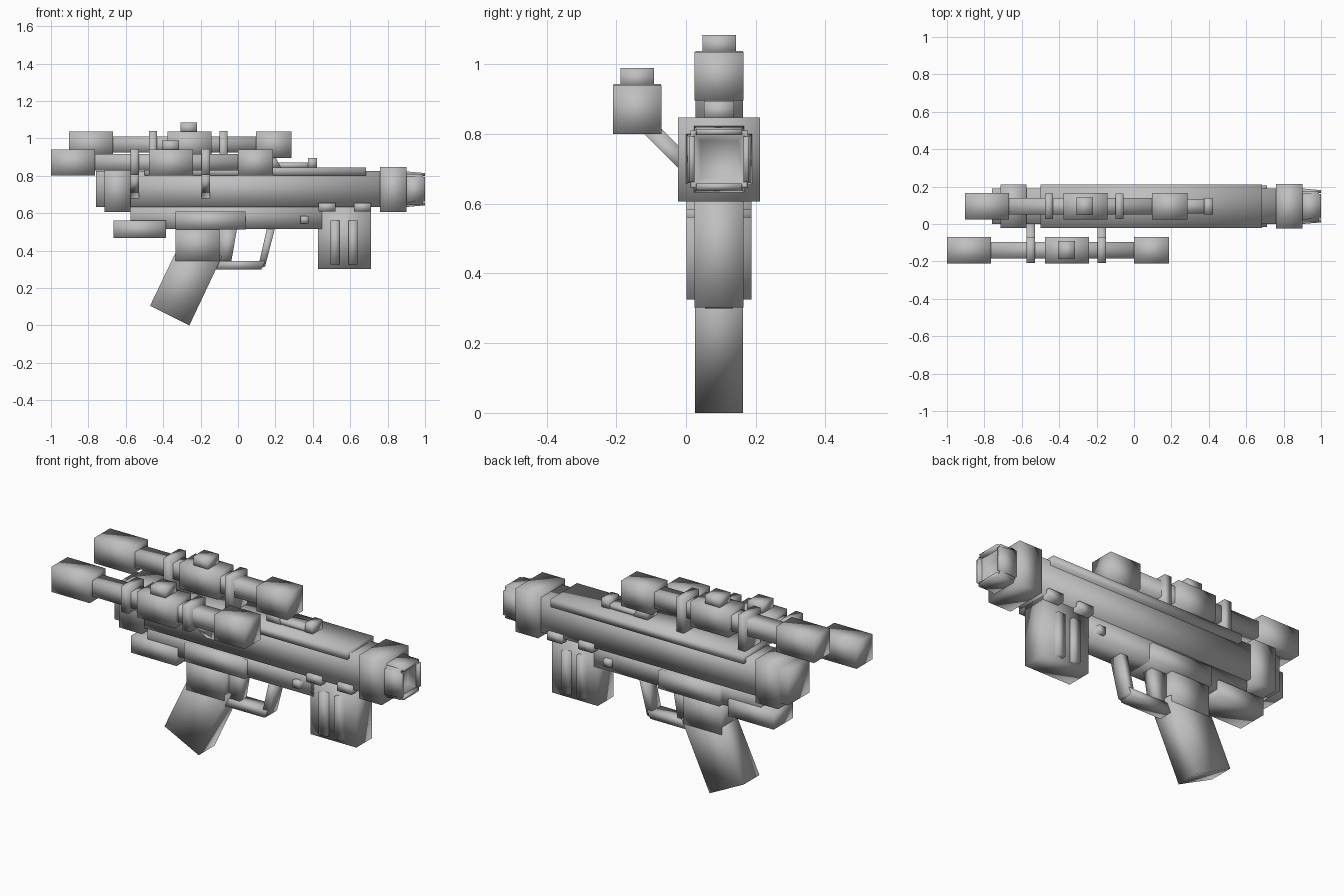
import bpy, bmesh
from mathutils import Vector

cube = bpy.data.objects.get("Cube")
if cube:
    bpy.data.objects.remove(cube, do_unlink=True)

grey = bpy.data.materials.new("plain_grey")
grey.use_nodes = True
COLOUR = (0.52, 0.52, 0.52, 1)
grey.diffuse_color = COLOUR
grey.node_tree.nodes["Principled BSDF"].inputs["Base Color"].default_value = COLOUR

MID = 0.095  # centre plane of the blaster


def finish(name, bm):
    """Turn a bmesh into a softly shaded object."""
    bmesh.ops.recalc_face_normals(bm, faces=bm.faces)
    for f in bm.faces:
        f.smooth = True
    mesh = bpy.data.meshes.new(name)
    bm.to_mesh(mesh)
    bm.free()
    mesh.materials.append(grey)
    ob = bpy.data.objects.new(name, mesh)
    bpy.context.collection.objects.link(ob)
    return ob


def box(name, x, z, half, y=MID):
    """Box from x and z ranges and a half width about y."""
    bm = bmesh.new()
    bmesh.ops.create_cube(bm, size=1)
    for v in bm.verts:
        v.co = Vector((x[0] + (v.co.x + .5) * (x[1] - x[0]),
                       y + v.co.y * 2 * half,
                       z[0] + (v.co.z + .5) * (z[1] - z[0])))
    return finish(name, bm)


def prism(name, points, start, depth):
    """Extrude a profile; 'points' are 3D makers given the start offset."""
    bm = bmesh.new()
    face = bm.faces.new([bm.verts.new(p) for p in points])
    bmesh.ops.translate(bm, verts=bm.verts, vec=start)
    ext = bmesh.ops.extrude_face_region(bm, geom=[face], use_keep_orig=True)
    verts = [g for g in ext["geom"] if isinstance(g, bmesh.types.BMVert)]
    bmesh.ops.translate(bm, verts=verts, vec=depth)
    return finish(name, bm)


def side_prism(name, xz, half):
    return prism(name, [(x, 0, z) for x, z in xz], (0, MID - half, 0), (0, 2 * half, 0))


# Main body
box("receiver", (-.76, .77), (.632, .825), .094)
box("top_plate", (-.5, .685), (.8, .845), .116)
box("rear_collar", (-.715, -.575), (.607, .846), .117)
box("muzzle_collar", (.76, .9), (.607, .848), .118)
box("lower_receiver", (-.575, .45), (.515, .64), .07)
box("rear_pad", (-.665, -.385), (.468, .562), .085)
box("trigger_housing", (-.335, .04), (.512, .61), .093)

# Muzzle core with a sunken square bore
bm = bmesh.new()
bmesh.ops.create_cube(bm, size=1)
for v in bm.verts:
    v.co = Vector((.94 + v.co.x * .1, MID + v.co.y * .165, .728 + v.co.z * .165))
bm.faces.ensure_lookup_table()
front = max(bm.faces, key=lambda f: f.calc_center_median().x)
bmesh.ops.inset_region(bm, faces=[front], thickness=.012)
bmesh.ops.inset_region(bm, faces=[front], thickness=.03, depth=-.05)
finish("muzzle_core", bm)

# Four tapered plates round the muzzle
for name, axis, sign in (("left", 1, 1), ("right", 1, -1), ("top", 2, 1), ("bottom", 2, -1)):
    bm = bmesh.new()
    bmesh.ops.create_cube(bm, size=1)
    for v in bm.verts:
        at_tip, outer = v.co.x > 0, v.co.y > 0
        reach = (.086 if at_tip else .096) if outer else .07
        across = v.co.z * (.13 if at_tip else .145)
        p = Vector((1.0 if at_tip else .89, MID, .728))
        p[axis] += sign * reach
        p[3 - axis] += across
        v.co = p
    finish("muzzle_plate_" + name, bm)

# Grip, trigger and guard
box("grip_neck", (-.335, -.1), (.345, .52), .071)
side_prism("grip", [(-.47, .105), (-.26, 0), (-.085, .37), (-.295, .47)], .069)
side_prism("trigger", [(-.1, .345), (-.035, .345), (-.005, .52), (-.1, .52)], .03)
side_prism("guard_bar", [(-.12, .345), (.145, .345), (.125, .3), (-.12, .3)], .04)
side_prism("guard_post", [(.105, .3), (.145, .315), (.198, .52), (.155, .52)], .04)

# Magazine with ribs, clips and a button through the body
box("magazine", (.427, .71), (.302, .64), .07)
for x in (.495, .59):
    box("magazine_rib", (x, x + .048), (.325, .562), .093)
for x in (.43, .62):
    box("magazine_clip", (x, x + .09), (.61, .655), .112)
box("button", (.335, .378), (.545, .585), .093)

# Iron sight
box("sight_rail", (.15, .42), (.84, .87), .038)
box("front_sight", (.375, .422), (.84, .895), .043)
side_prism("rear_sight", [(.14, .84), (.23, .84), (.2, .9), (.14, .9)], .043)


def scope(name, x, y, z):
    """Scope whose rear end sits at x, centred on y, with its base at z."""
    for part, a, b in (("eyepiece", 0, .235), ("middle", .525, .76), ("objective", 1.0, 1.188)):
        box(name + part, (x + a, x + b), (z, z + .14), .07, y)
    box(name + "tube", (x + .2, x + 1.05), (z + .027, z + .115), .044, y)
    box(name + "knob", (x + .595, x + .685), (z + .13, z + .189), .048, y)


scope("upper_scope_", -.903, MID, .896)
scope("side_scope_", -1.0, -.14, .8)

# Scope mounts
for x in (-.477, -.1):
    box("upper_mount", (x, x + .043), (.83, 1.038), .068)
for x in (-.575, -.195):
    box("side_mount", (x, x + .046), (.803, .944), .068, -.14)
    prism("mount_arm", [(0, -.125, .805), (0, -.07, .815), (0, .01, .735), (0, .01, .67)],
          (x, 0, 0), (.046, 0, 0))
